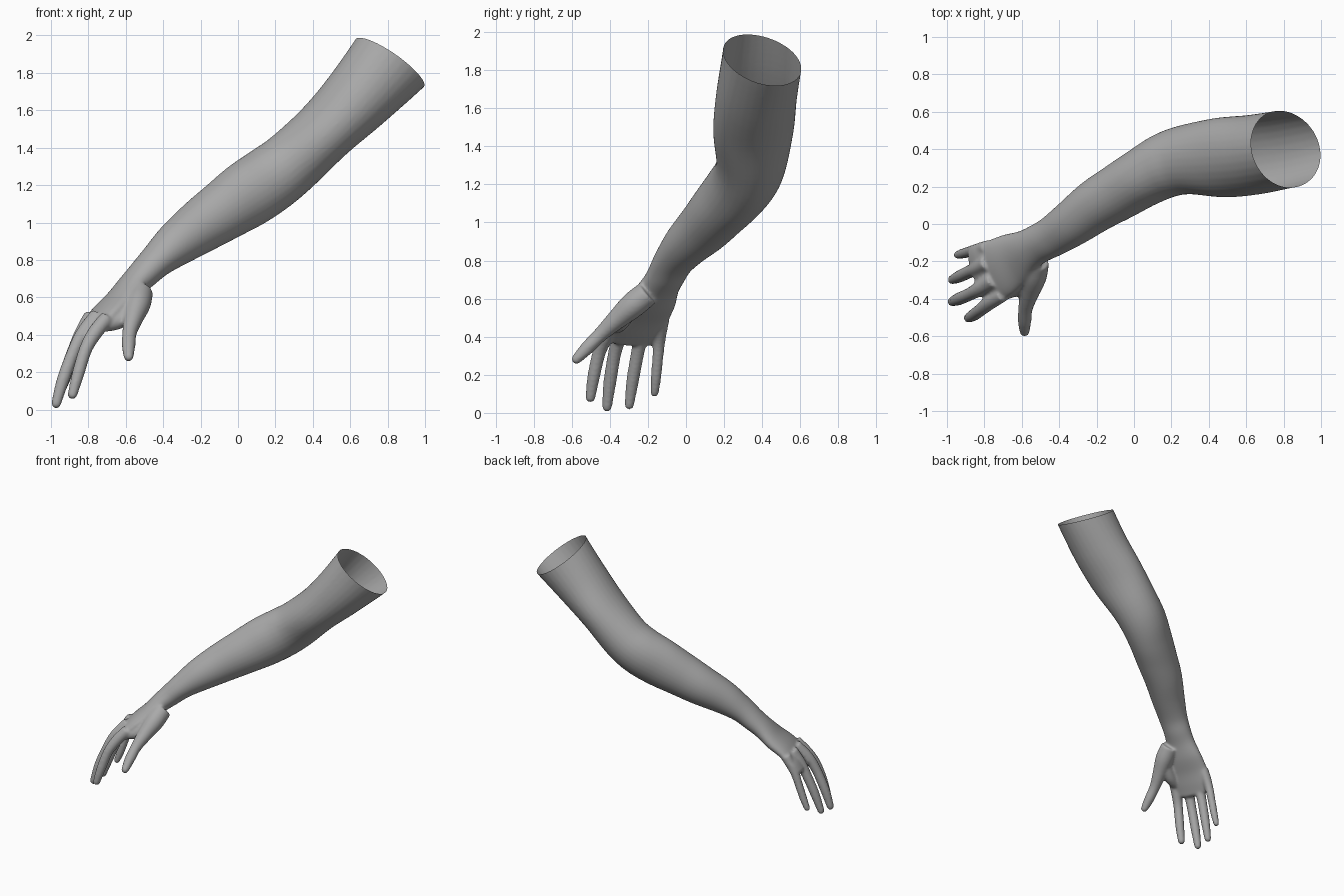
import bpy, bmesh, math
from mathutils import Vector

if "Cube" in bpy.data.objects:
    bpy.data.objects.remove(bpy.data.objects["Cube"])

ACROSS = Vector((-0.33, 0.94, 0.0))   # sideways direction of the arm and hand
SIDES, STEPS = 32, 6


def spline(rows):
    """Catmull-Rom resampling of section rows (x, y, z, width, thickness)."""
    p = [rows[0]] + rows + [rows[-1]]
    out = []
    for i in range(1, len(p) - 2):
        for s in range(STEPS):
            t = s / STEPS
            out.append([0.5 * (2 * b + (c - a) * t + (2 * a - 5 * b + 4 * c - d) * t * t
                               + (3 * b - a - 3 * c + d) * t ** 3)
                        for a, b, c, d in zip(*p[i - 1:i + 3])])
    return out + [list(rows[-1])]


def loft(bm, rows, round_end=True):
    """Closed tube of elliptical sections, with a rounded far end."""
    rows = spline([list(r) if len(r) == 5 else list(r) + [r[3]] for r in rows])
    if round_end:
        x, y, z, w, h = rows[-1]
        c = Vector((x, y, z))
        d = (c - Vector(rows[-2][:3])).normalized()
        for a in (0.35, 0.7, 1.0, 1.3):
            rows.append([*(c + d * h * math.sin(a)), w * math.cos(a), h * math.cos(a)])
    rings = []
    for i, (x, y, z, w, h) in enumerate(rows):
        t = Vector(rows[min(i + 1, len(rows) - 1)][:3]) - Vector(rows[max(i - 1, 0)][:3])
        t.normalize()
        u = (ACROSS - t * ACROSS.dot(t)).normalized()
        v = t.cross(u)
        rings.append([bm.verts.new(Vector((x, y, z)) + u * w * math.cos(k * math.tau / SIDES)
                                   + v * h * math.sin(k * math.tau / SIDES)) for k in range(SIDES)])
    for a, b in zip(rings, rings[1:]):
        for k in range(SIDES):
            n = (k + 1) % SIDES
            bm.faces.new((a[k], a[n], b[n], b[k]))
    bm.faces.new(rings[0][::-1])
    bm.faces.new(rings[-1])


bm = bmesh.new()

# upper arm, elbow, forearm, wrist and palm
loft(bm, [
    (0.895, 0.415, 1.96, 0.21, 0.24), (0.81, 0.40, 1.855, 0.21, 0.223),
    (0.635, 0.37, 1.66, 0.215, 0.19), (0.465, 0.355, 1.49, 0.215, 0.167),
    (0.29, 0.345, 1.325, 0.188, 0.172), (0.175, 0.315, 1.235, 0.175, 0.18),
    (0.05, 0.25, 1.15, 0.16, 0.18), (-0.075, 0.175, 1.065, 0.152, 0.163),
    (-0.20, 0.10, 0.98, 0.142, 0.145), (-0.33, 0.005, 0.885, 0.125, 0.12),
    (-0.435, -0.065, 0.795, 0.11, 0.092), (-0.51, -0.105, 0.72, 0.105, 0.08),
    (-0.57, -0.14, 0.66, 0.112, 0.07), (-0.64, -0.185, 0.58, 0.142, 0.062),
    (-0.72, -0.235, 0.505, 0.162, 0.053), (-0.785, -0.262, 0.435, 0.168, 0.045),
    (-0.825, -0.28, 0.385, 0.155, 0.034)])

# index, middle, ring and little fingers, each starting inside the palm
loft(bm, [(-.70, -.375, .49, .04), (-.765, -.415, .41, .04), (-.815, -.455, .32, .035),
          (-.855, -.485, .19, .033), (-.885, -.502, .08, .026)])
loft(bm, [(-.75, -.295, .50, .045), (-.825, -.345, .41, .04), (-.878, -.375, .31, .035),
          (-.935, -.40, .16, .034), (-.972, -.415, .032, .026)])
loft(bm, [(-.78, -.205, .50, .045), (-.835, -.235, .41, .039), (-.88, -.255, .31, .035),
          (-.932, -.28, .17, .033), (-.972, -.298, .042, .025)])
loft(bm, [(-.785, -.125, .49, .038), (-.848, -.14, .38, .032), (-.88, -.148, .29, .029),
          (-.915, -.158, .18, .027), (-.943, -.165, .105, .022)])

# thumb with its fleshy base, and the web of skin to the index finger
loft(bm, [(-.52, -.20, .63, .066), (-.535, -.28, .565, .068), (-.56, -.37, .485, .052),
          (-.58, -.45, .41, .039), (-.585, -.52, .34, .036), (-.585, -.575, .283, .027)])
loft(bm, [(-.56, -.31, .53, .05), (-.64, -.345, .475, .045), (-.71, -.37, .455, .04)])

mesh = bpy.data.meshes.new("arm")
bm.to_mesh(mesh)
bm.free()
arm = bpy.data.objects.new("arm", mesh)
bpy.context.collection.objects.link(arm)

# fuse everything into one soft skin
rm = arm.modifiers.new("fuse", 'REMESH')
rm.mode, rm.voxel_size = 'VOXEL', 0.009
sm = arm.modifiers.new("soften", 'SMOOTH')
sm.factor, sm.iterations = 0.5, 8
fused = bpy.data.meshes.new_from_object(arm.evaluated_get(bpy.context.evaluated_depsgraph_get()))
arm.modifiers.clear()
arm.data = fused

# open, slanted cut at the shoulder end
bm = bmesh.new()
bm.from_mesh(fused)
bmesh.ops.bisect_plane(bm, geom=bm.verts[:] + bm.edges[:] + bm.faces[:],
                       plane_co=(0.81, 0.40, 1.853), plane_no=(0.54, 0.26, 0.79), clear_outer=True)
for f in bm.faces:
    f.smooth = True
bm.to_mesh(fused)
bm.free()

grey = bpy.data.materials.new("plain grey")
grey.diffuse_color = (0.4, 0.4, 0.4, 1)
grey.use_nodes = True
grey.node_tree.nodes["Principled BSDF"].inputs["Base Color"].default_value = grey.diffuse_color
fused.materials.clear()
fused.materials.append(grey)
